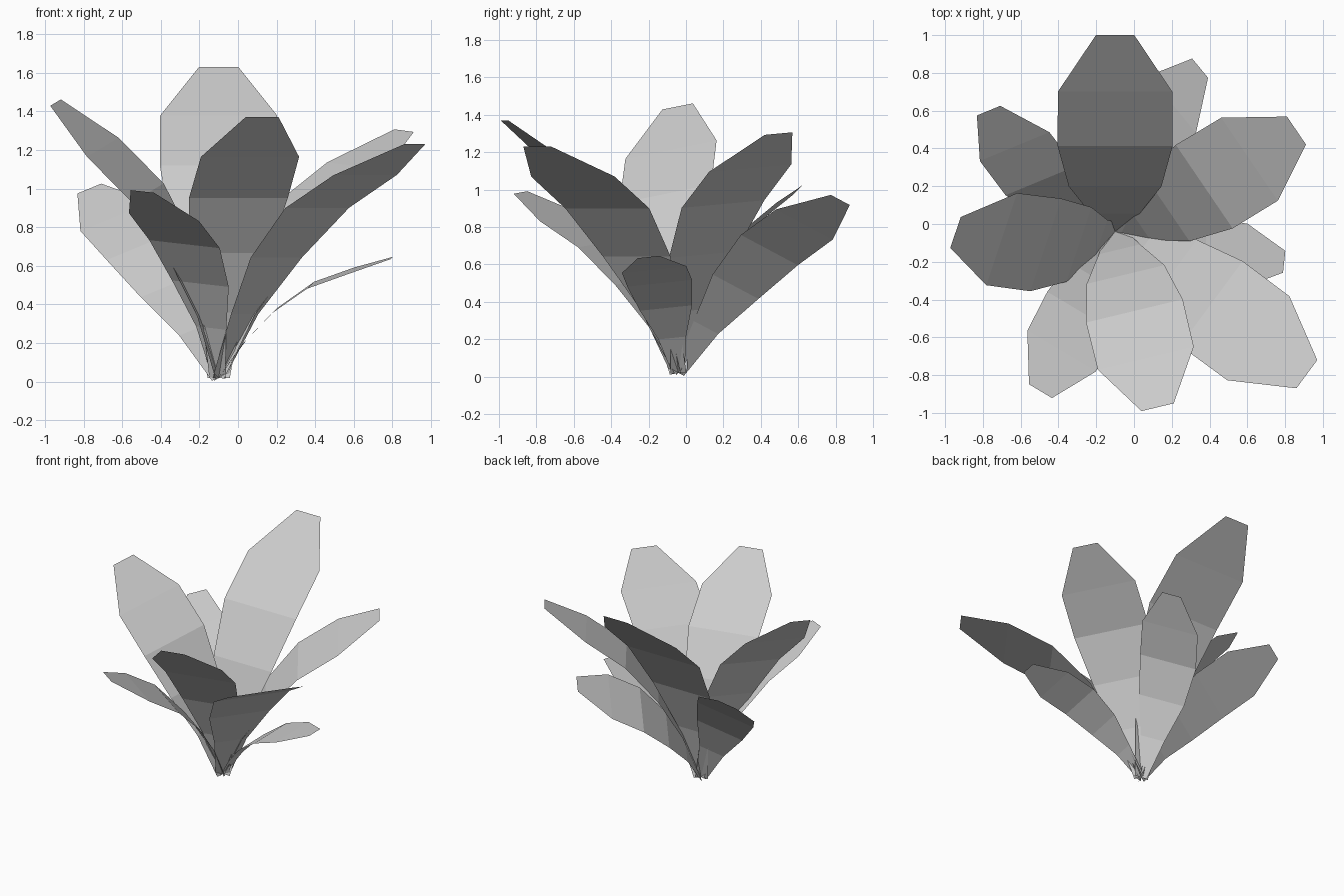
import bpy
from mathutils import Vector

if "Cube" in bpy.data.objects:
    bpy.data.objects.remove(bpy.data.objects["Cube"])

BASE = Vector((-0.1, -0.04, 0.02))

# Shared leaf shape, relative to leaf length: along chord, arch height, half width
PROFILE = [(0, 0, 0.03), (0.2, 0.07, 0.068), (0.4, 0.11, 0.128),
           (0.61, 0.112, 0.159), (0.805, 0.06, 0.158), (1, 0, 0.053)]


def make_leaf(name, tip, across):
    chord = Vector(tip) - BASE
    length = chord.length
    d = chord.normalized()
    w = Vector(across)
    w = (w - d * w.dot(d)).normalized()
    n = d.cross(w)
    if n.z < 0:
        n, w = -n, -w
    verts = []
    for along, arch, half in PROFILE:
        mid = BASE + (d * along + n * arch) * length
        verts += [mid - w * half * length, mid + w * half * length]
    faces = [(2 * i, 2 * i + 1, 2 * i + 3, 2 * i + 2)
             for i in range(len(PROFILE) - 1)]
    mesh = bpy.data.meshes.new(name)
    mesh.from_pydata(verts, [], faces)
    obj = bpy.data.objects.new(name, mesh)
    bpy.context.collection.objects.link(obj)


# Leaves: name, middle of the tip edge, direction across the blade
LEAVES = [
    ("back_leaf", (-0.10, 1.00, 1.63), (1, 0, 0)),
    ("left_leaf", (-0.945, -0.045, 1.445), (0.31, 0.93, 0.19)),
    ("low_right_leaf", (0.795, -0.20, 0.64), (0.1, 1, 0.1)),
    ("back_right_leaf", (0.86, 0.495, 1.30), (-0.3, 0.44, 0.04)),
    ("front_right_leaf", (0.915, -0.795, 1.23), (0.11, 0.15, 0)),
    ("front_leaf", (0.125, -0.97, 1.37), (0.5, 0.12, 0)),
    ("front_left_leaf", (-0.495, -0.885, 0.985), (0.12, -0.07, -0.015)),
    ("back_left_leaf", (-0.77, 0.60, 1.0), (0.12, 0.05, 0.05)),
    ("low_back_leaf", (0.35, 0.825, 0.945), (0.08, -0.1, 0.05)),
]
for leaf in LEAVES:
    make_leaf(*leaf)
